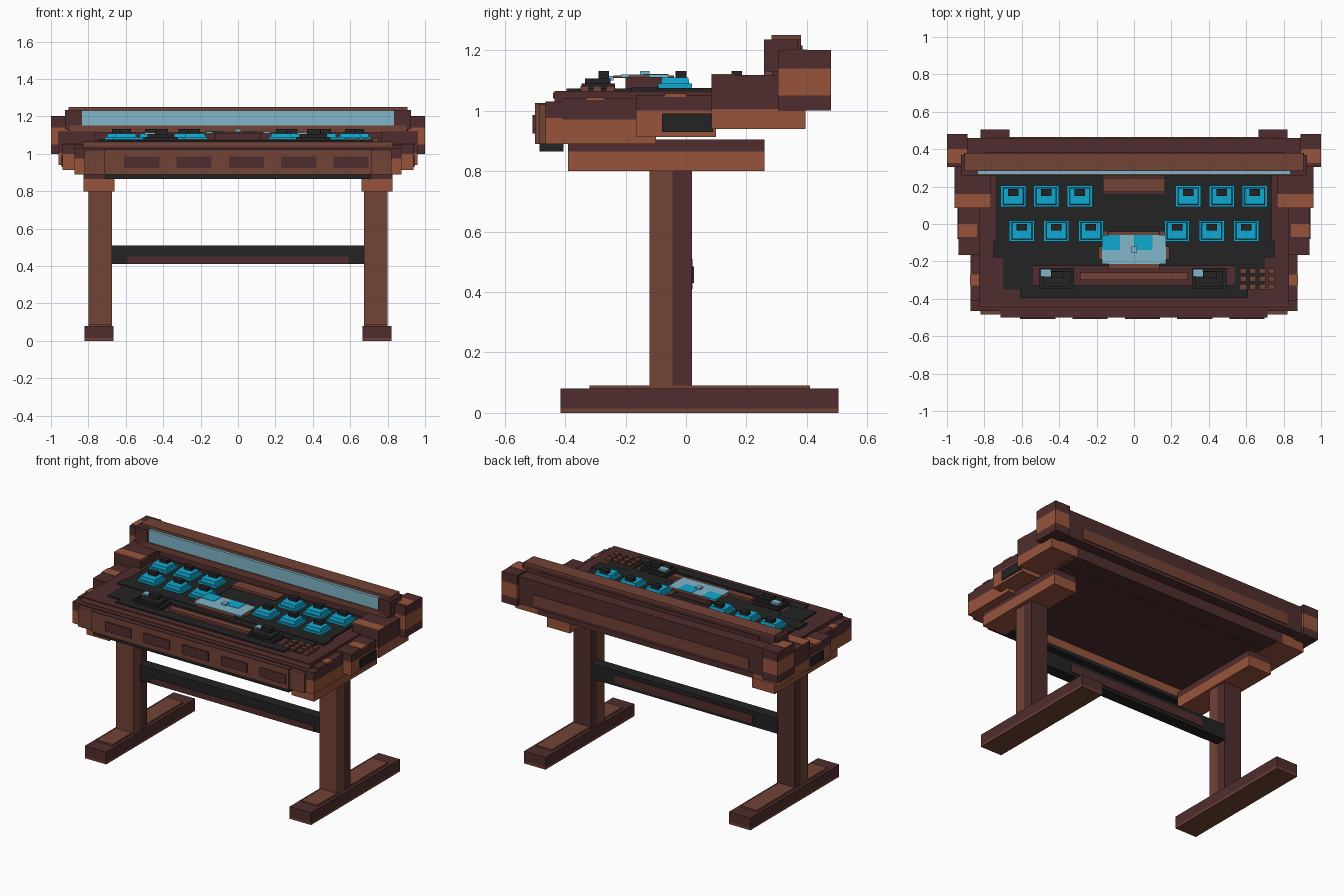
import bpy, bmesh


def srgb(h):
    out = []
    for i in (0, 2, 4):
        c = int(h[i:i + 2], 16) / 255
        out.append(c / 12.92 if c <= 0.04045 else ((c + 0.055) / 1.055) ** 2.4)
    return (*out, 1)


COLOURS = {"dark_wood": "502D2E", "mid_wood": "724236", "light_wood": "97543C",
           "black": "232323", "blue": "10A8D0", "pale_blue": "80B6C8"}
MATS = {}
for key, value in COLOURS.items():
    MATS[key] = bpy.data.materials.new(key)
    MATS[key].diffuse_color = srgb(value)
DARK, MID, LIGHT, BLACK, BLUE, PALE = COLOURS


def box(name, x, y, z, mat, taper=0.0):
    """Box between (min, max) ranges; taper pulls the top edges inward."""
    bm = bmesh.new()
    bmesh.ops.create_cube(bm, size=1)
    for v in bm.verts:
        up = v.co.z > 0
        px, py = v.co.x > 0, v.co.y > 0
        t = taper if up else 0
        v.co = (x[px] + (-t if px else t), y[py] + (-t if py else t), z[up])
    me = bpy.data.meshes.new(name)
    bm.to_mesh(me)
    bm.free()
    me.materials.append(MATS[mat])
    ob = bpy.data.objects.new(name, me)
    bpy.context.collection.objects.link(ob)
    return ob


def pair(name, x, y, z, mat, taper=0.0):
    """The same box on the left and right sides."""
    box(name + "_right", x, y, z, mat, taper)
    box(name + "_left", (-x[1], -x[0]), y, z, mat, taper)


def bands(name, x, y, levels, mats):
    """Stack of coloured layers, mirrored to both sides."""
    for i, m in enumerate(mats):
        pair(f"{name}_{i + 1}", x, y, (levels[i], levels[i + 1]), m)


# Feet, legs and leg brackets
bands("foot", (0.665, 0.82), (-0.415, 0.505), (0, 0.015, 0.08), (MID, DARK))
pair("foot_pad", (0.685, 0.80), (-0.32, 0.41), (0.08, 0.09), MID)
pair("leg_front", (0.675, 0.80), (-0.12, -0.045), (0.08, 0.81), MID)
pair("leg_back", (0.675, 0.80), (-0.045, 0.02), (0.08, 0.81), DARK)
bands("bracket", (0.66, 0.825), (-0.39, 0.26), (0.80, 0.865, 0.905), (LIGHT, DARK))

# Crossbar with inlays
box("crossbar", (-0.68, 0.68), (-0.05, 0.022), (0.41, 0.51), BLACK)
box("crossbar_front_inlay", (-0.59, 0.59), (-0.054, -0.05), (0.411, 0.45), DARK)
box("crossbar_back_inlay", (-0.5, 0.5), (0.022, 0.027), (0.43, 0.485), DARK)

# Table body with a hollow underside
box("deck", (-0.825, 0.825), (-0.435, 0.30), (0.945, 1.065), DARK)
box("deck_front_trim", (-0.83, 0.83), (-0.44, -0.435), (1.04, 1.06), MID)
bands("side_skirt", (0.80, 0.875), (-0.41, -0.10), (0.89, 0.97, 1.04), (LIGHT, DARK))
pair("side_skirt_inlay", (0.83, 0.878), (-0.33, -0.27), (1.035, 1.044), LIGHT)
box("front_lip_lower", (-0.875, 0.875), (-0.465, -0.41), (0.89, 0.975), LIGHT)
box("front_lip_upper", (-0.875, 0.875), (-0.465, -0.41), (0.975, 1.03), DARK)
box("front_panel", (-0.715, 0.715), (-0.50, -0.465), (0.89, 1.02), MID)
box("front_panel_top", (-0.715, 0.715), (-0.50, -0.465), (1.02, 1.025), DARK)
pair("front_corner", (0.715, 0.82), (-0.485, -0.465), (0.89, 1.02), MID)
for i in range(5):
    cx = -0.515 + 0.28 * i
    box(f"front_tab_{i + 1}", (cx - 0.094, cx + 0.094), (-0.508, -0.50), (0.925, 0.985), DARK)
box("under_tray", (-0.71, 0.71), (-0.485, -0.405), (0.865, 0.89), BLACK)

# Stepped side blocks rising to the back
bands("middle_block", (0.77, 0.937), (-0.165, 0.10), (0.913, 1.0, 1.052), (LIGHT, DARK))
pair("middle_block_inlay", (0.84, 0.94), (-0.07, 0.0), (1.045, 1.056), LIGHT)
bands("rear_block", (0.765, 0.96), (0.085, 0.395), (0.94, 1.005, 1.118), (LIGHT, DARK))
pair("rear_block_inlay", (0.765, 0.96), (0.085, 0.16), (1.112, 1.122), LIGHT)
pair("black_side_plate", (0.935, 0.943), (-0.08, 0.09), (0.93, 0.99), BLACK)

# Back beam, end caps and the long display
box("back_under_beam", (-0.8, 0.8), (0.26, 0.395), (0.94, 1.03), DARK)
box("back_beam", (-0.91, 0.91), (0.29, 0.46), (1.01, 1.19), DARK)
box("back_beam_panel", (-0.78, 0.78), (0.46, 0.465), (1.03, 1.10), MID)
box("back_beam_top", (-0.80, 0.80), (0.36, 0.385), (1.19, 1.215), DARK)
bands("end_cap", (0.89, 1.0), (0.305, 0.48), (1.0, 1.05, 1.14, 1.20), (DARK, LIGHT, DARK))
pair("end_cap_inlay", (0.89, 1.0), (0.325, 0.40), (1.197, 1.203), LIGHT)
box("display_housing", (-0.91, 0.91), (0.285, 0.38), (1.04, 1.235), DARK)
box("display_sill", (-0.90, 0.90), (0.258, 0.29), (1.115, 1.152), MID)
pair("display_end", (0.835, 0.925), (0.258, 0.37), (1.13, 1.235), DARK)
box("display", (-0.835, 0.835), (0.265, 0.29), (1.152, 1.232), PALE)
box("display_cap", (-0.905, 0.905), (0.283, 0.38), (1.22, 1.25), MID)

# Black control surface
pair("key_panel", (0.165, 0.735), (-0.10, 0.265), (1.065, 1.075), BLACK)
box("centre_panel", (-0.165, 0.165), (-0.06, 0.16), (1.065, 1.073), BLACK)
box("centre_bar", (-0.165, 0.165), (0.17, 0.245), (1.065, 1.085), MID)
box("middle_panel", (-0.75, 0.75), (-0.18, -0.09), (1.065, 1.077), BLACK)
pair("lower_panel", (0.54, 0.70), (-0.35, -0.18), (1.065, 1.073), BLACK)
box("front_strip", (-0.61, 0.61), (-0.395, -0.33), (1.065, 1.074), BLACK)
box("upper_strip", (-0.54, 0.54), (-0.225, -0.18), (1.065, 1.074), BLACK)
box("wrist_bar", (-0.29, 0.29), (-0.30, -0.26), (1.065, 1.08), MID)
pair("panel_edge", (0.14, 0.22), (-0.09, -0.04), (1.07, 1.079), MID)

# Keys in two rows, each with a small black knob
key_rows = ((0.15, (0.29, 0.47, 0.645)), (-0.035, (0.23, 0.415, 0.60)))
for r, (cy, xs) in enumerate(key_rows):
    for k, cx in enumerate(xs):
        n = f"key_{r + 1}_{k + 1}"
        pair(n + "_base", (cx - 0.068, cx + 0.068), (cy - 0.058, cy + 0.055), (1.07, 1.09), BLUE)
        pair(n, (cx - 0.056, cx + 0.056), (cy - 0.048, cy + 0.046), (1.09, 1.11), BLUE, 0.004)
        pair(n + "_knob", (cx - 0.028, cx + 0.028), (cy + 0.0, cy + 0.036), (1.11, 1.132), BLACK)

# Centre screen on a raised frame
box("screen_support", (-0.12, 0.12), (-0.20, -0.08), (1.065, 1.11), DARK)
box("screen_frame", (-0.135, 0.135), (-0.24, -0.04), (1.108, 1.116), MID)
pair("screen_side_frame", (0.13, 0.19), (-0.19, -0.12), (1.108, 1.116), MID)
box("screen", (-0.17, 0.17), (-0.215, -0.058), (1.11, 1.12), PALE)
box("screen_patch_left", (-0.17, -0.075), (-0.14, -0.058), (1.118, 1.122), BLUE)
box("screen_patch_right", (0.0, 0.10), (-0.14, -0.058), (1.118, 1.122), BLUE)
box("screen_knob", (-0.017, 0.017), (-0.152, -0.12), (1.12, 1.132), PALE)

# Front control boxes with small lamps
for side, x0 in (("left", -0.505), ("right", 0.31)):
    box(f"control_base_{side}", (x0, x0 + 0.185), (-0.345, -0.235), (1.065, 1.09), BLACK)
    box(f"control_step_{side}", (x0 + 0.02, x0 + 0.165), (-0.335, -0.25), (1.09, 1.107), BLACK)
    box(f"control_knob_{side}", (x0 + 0.06, x0 + 0.13), (-0.29, -0.255), (1.107, 1.132), BLACK)
    box(f"lamp_{side}", (x0 + 0.005, x0 + 0.06), (-0.28, -0.24), (1.10, 1.114), PALE)

# Speaker grid
for i in range(4):
    for j in range(3):
        gx, gy = 0.585 + 0.05 * i, -0.335 + 0.042 * j
        box(f"speaker_tile_{i + 1}_{j + 1}", (gx - 0.017, gx + 0.017),
            (gy - 0.014, gy + 0.014), (1.065, 1.082), MID)
